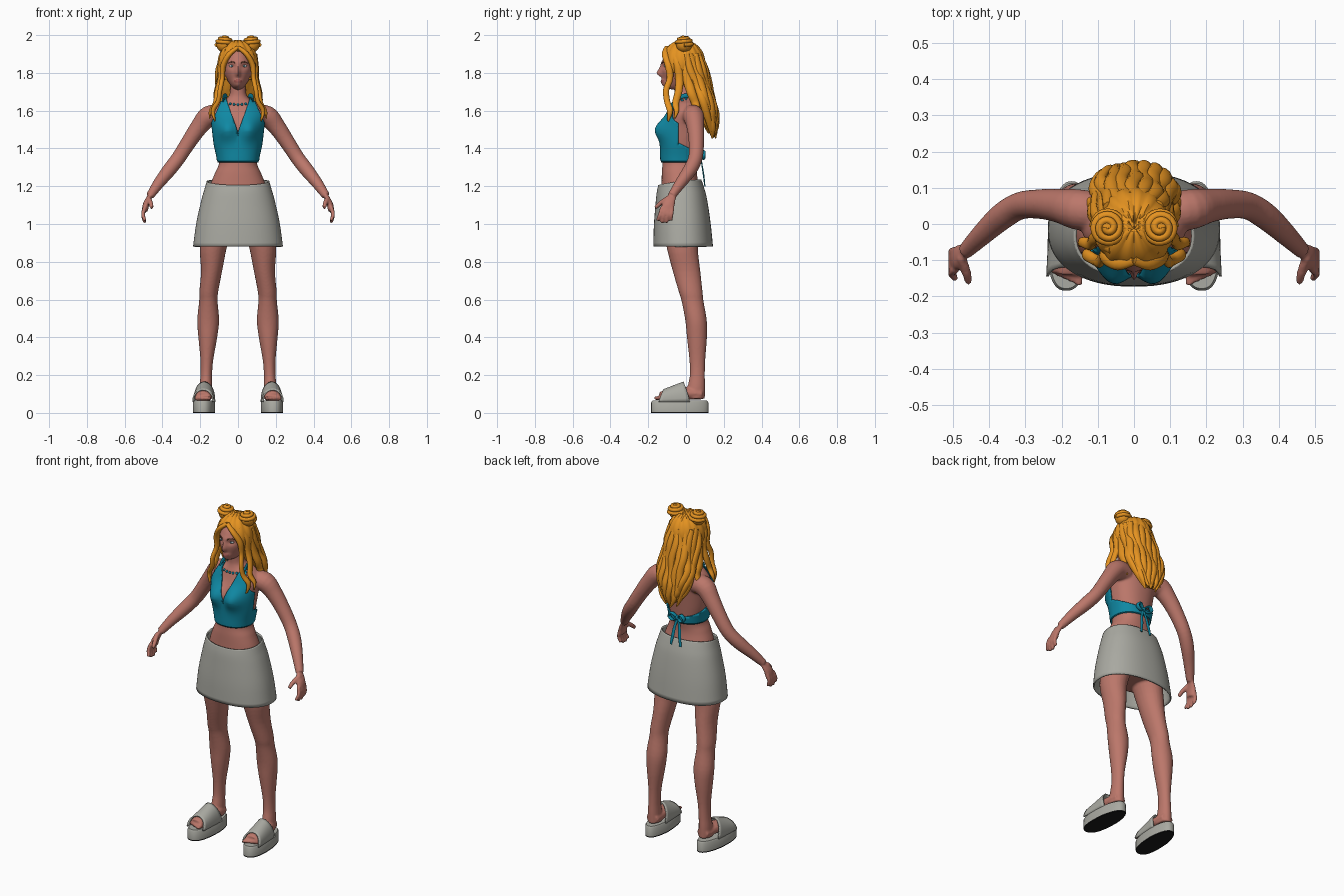
import bpy, bmesh, math, random
from mathutils import Vector, Matrix
from mathutils.bvhtree import BVHTree

random.seed(4)
if "Cube" in bpy.data.objects:
    bpy.data.objects.remove(bpy.data.objects["Cube"])


def material(name, *rgb):
    m = bpy.data.materials.new(name)
    m.use_nodes = True
    m.diffuse_color = (*rgb, 1)
    m.node_tree.nodes["Principled BSDF"].inputs["Base Color"].default_value = (*rgb, 1)
    return m


SKIN = material("warm skin", .50, .185, .145)
HAIR = material("golden hair", .78, .29, .015)
TEAL = material("teal cloth", .005, .25, .37)
GREY = material("pale grey", .40, .40, .36)
BLACK = material("black rubber", .01, .01, .01)
WHITE = material("eye white", .65, .68, .68)
IRIS = material("blue iris", .08, .2, .25)
LIPS = material("lip red", .36, .10, .085)
BROWN = material("brow brown", .16, .06, .03)
made = []


def finish(bm, name, *mats, mirror=False, thick=0):
    bmesh.ops.recalc_face_normals(bm, faces=bm.faces)
    me = bpy.data.meshes.new(name)
    bm.to_mesh(me)
    bm.free()
    ob = bpy.data.objects.new(name, me)
    bpy.context.collection.objects.link(ob)
    for m in mats:
        me.materials.append(m)
    if thick:
        mod = ob.modifiers.new("thickness", 'SOLIDIFY')
        mod.thickness, mod.offset = thick, 0
    if mirror:
        ob.modifiers.new("mirror", 'MIRROR')
    made.append(ob)
    return ob


def smooth(rows, k=4):
    # Catmull-Rom interpolation of parameter rows
    out = []
    for i in range(len(rows) - 1):
        quad = (rows[max(i - 1, 0)], rows[i], rows[i + 1], rows[min(i + 2, len(rows) - 1)])
        for j in range(k):
            t = j / k
            out.append([b + .5 * t * (c - a + t * (2*a - 5*b + 4*c - d + t * (3*b - a - 3*c + d)))
                        for a, b, c, d in zip(*quad)])
    return out + [list(rows[-1])]


def skin(bm, rings, caps=True):
    vs = [[bm.verts.new(p) for p in r] for r in rings]
    for a, b in zip(vs, vs[1:]):
        for i in range(len(a)):
            bm.faces.new((a[i - 1], a[i], b[i], b[i - 1]))
    if caps:
        bm.faces.new(vs[0])
        bm.faces.new(vs[-1])


def ellipse(cx, cy, z, rx, ry, n=40, p=2):
    def s(v):
        return math.copysign(abs(v) ** (2 / p), v)
    angles = [math.tau * i / n for i in range(n)]
    return [Vector((cx + rx * s(math.cos(a)), cy + ry * s(math.sin(a)), z)) for a in angles]


def tube(bm, pts, wide=(0, 1, 0), flat=1, n=12, k=4):
    rows = smooth(pts, k)
    ps = [Vector(r[:3]) for r in rows]
    rings = []
    for i, p in enumerate(ps):
        t = (ps[min(i + 1, len(ps) - 1)] - ps[max(i - 1, 0)]).normalized()
        side = Vector(wide)
        side = (side - t * side.dot(t)).normalized()
        up = t.cross(side) * flat
        rings.append([p + rows[i][3] * (side * math.cos(a) + up * math.sin(a))
                      for a in (math.tau * j / n for j in range(n))])
    skin(bm, rings)


def ball(bm, centre, size, seg=24):
    m = Matrix.Translation(centre) @ Matrix.Diagonal((*size, 1))
    return bmesh.ops.create_uvsphere(bm, u_segments=seg, v_segments=seg * 3 // 4, radius=1, matrix=m)["verts"]


def bump(v, centre, width):
    return math.exp(-((v - centre) / width) ** 2)


# Torso rows: cx, cy, z, rx, ry
TORSO = [(0, -.01, .95, .17, .12), (0, -.02, 1.10, .165, .115), (0, -.03, 1.20, .148, .1),
         (0, -.035, 1.27, .122, .093), (0, -.03, 1.33, .1, .094), (0, -.025, 1.43, .118, .1),
         (0, -.015, 1.52, .13, .1), (0, 0, 1.59, .145, .09), (0, 0, 1.635, .11, .075),
         (0, -.005, 1.66, .065, .06), (0, -.012, 1.69, .044, .048), (0, -.02, 1.76, .04, .045)]


def torso_rings(grow=0):
    rings = [ellipse(x, y, z, rx + grow, ry + grow, 64, 2.2) for x, y, z, rx, ry in smooth(TORSO, 6)]
    for ring in rings:
        for p in ring:
            if p.y < 0:
                p.y -= .042 * bump(abs(p.x), .06, .05) * bump(p.z, 1.5, .055)
    return rings


# Body: torso, arms, hands, legs and feet fused into one skin
bm = bmesh.new()
skin(bm, torso_rings())
body_tree = BVHTree.FromBMesh(bm)
LEG = [(.10, -.02, 1.0, .08, .1), (.13, -.02, .88, .072, .083), (.14, .003, .75, .056, .073),
       (.155, .025, .64, .05, .063), (.157, .035, .59, .049, .058), (.158, .053, .49, .058, .057),
       (.16, .058, .40, .05, .053), (.165, .06, .28, .034, .042), (.168, .06, .2, .031, .04),
       (.17, .055, .14, .034, .046), (.17, .05, .075, .036, .05)]
ARM = [(.09, .03, 1.575, .055), (.155, .04, 1.57, .056), (.205, .05, 1.515, .047), (.26, .055, 1.435, .041),
       (.315, .05, 1.35, .038), (.365, .02, 1.285, .037), (.42, -.03, 1.215, .03), (.465, -.075, 1.15, .022)]
for s in (1, -1):
    def side(pts):
        return [(s * p[0], *p[1:]) for p in pts]
    tube(bm, side(ARM), n=20)
    tube(bm, side([(.462, -.07, 1.155, .021), (.485, -.09, 1.11, .033), (.493, -.1, 1.07, .034)]), flat=.5)
    for i in range(4):
        reach = .012 * (i in (1, 2))
        tube(bm, side([(.493, -.126 + .018 * i, 1.09, .011), (.503, -.137 + .02 * i, 1.05, .011),
                       (.492, -.152 + .024 * i, 1.018 - reach, .009)]))
    tube(bm, side([(.477, -.09, 1.14, .014), (.462, -.135, 1.11, .013), (.456, -.162, 1.085, .01)]), (1, 0, 0))
    skin(bm, [ellipse(s * x, y, z, rx, ry, 24) for x, y, z, rx, ry in smooth(LEG)])
    tube(bm, side([(.168, .085, .1, .038), (.172, 0, .103, .045), (.18, -.08, .092, .046),
                   (.185, -.135, .08, .042)]), (1, 0, 0), .75)
    for i in range(5):
        tip = -.168 + .008 * i
        tube(bm, side([(.152 + .017 * i, -.12, .08, .011), (.152 + .017 * i, tip, .077, .01)]), (1, 0, 0))
body = finish(bm, "body", SKIN)
mod = body.modifiers.new("fuse", 'REMESH')
mod.mode, mod.voxel_size, mod.use_smooth_shade = 'VOXEL', .006, True
mod = body.modifiers.new("soften", 'SMOOTH')
mod.iterations = 4

# Head: a sphere shaped into jaw, chin, nose, sockets and lips
bm = bmesh.new()
for v in ball(bm, (0, 0, 0), (1, 1, 1), 64):
    low = max(0, -v.co.z)
    x, y, z = .074 * v.co.x * (1 - .22 * low ** 1.8), .1 * v.co.y, .115 * v.co.z
    if y > 0:
        y *= 1 - .45 * low
    else:
        y -= .034 * bump(x, 0, .035) * bump(z, -.095, .03) + .008 * bump(x, 0, .02) * bump(z, -.068, .01)
        y -= .022 * bump(x, 0, .011) * bump(z, -.03, .018) + .012 * bump(x, 0, .01) * bump(z, -.008, .025)
        y += .01 * bump(abs(x), .033, .018) * bump(z, .01, .014) - .004 * bump(z, .03, .012)
    v.co = (x, y - .03, z + 1.825)
for f in bm.faces:
    c = f.calc_center_median()
    f.material_index = int(c.y < -.08 and (c.x / .022) ** 2 + ((c.z - 1.757) / .009) ** 2 < 1)
head_tree = BVHTree.FromBMesh(bm)
finish(bm, "head", SKIN, LIPS)


def on_face(x, z):
    return head_tree.ray_cast(Vector((x, -1, z)), Vector((0, 1, 0)))[0]


for name, mat, size, sink in (("eyes", WHITE, (.0145, .007, .0065), .002), ("irises", IRIS, (.0055, .003, .0055), -.004)):
    bm = bmesh.new()
    ball(bm, on_face(.033, 1.836) + Vector((0, sink, 0)), size, 16)
    finish(bm, name, mat, mirror=True)
bm = bmesh.new()
tube(bm, [(*on_face(x, z), r) for x, z, r in ((.016, 1.853, .003), (.034, 1.859, .003), (.052, 1.852, .0015))], (0, 0, 1))
finish(bm, "eyebrows", BROWN, mirror=True)
bm = bmesh.new()
ball(bm, (.073, -.02, 1.82), (.01, .018, .03), 16)
finish(bm, "ears", SKIN, mirror=True)

# Halter top: a shell over the torso trimmed along clean cuts
bm = bmesh.new()
skin(bm, torso_rings(.009), False)
cuts = [((0, -.04, 0), (0, 1, 0)), ((0, -.04, 1.43), (0, .5, 1)), ((0, 0, 1.33), (0, 0, 1))]
for s in (1, -1):
    cuts += [((0, 0, 1.48), (s, 0, -.34)), ((s * .155, 0, 1.5), (s, 0, .45))]
for co, no in cuts:
    bmesh.ops.bisect_plane(bm, geom=bm.verts[:] + bm.edges[:] + bm.faces[:], plane_co=co, plane_no=no)


def covered(c):
    if c.y < -.04:
        return c.z > 1.33 and (c.z - 1.48) * .34 < abs(c.x) < .155 - (c.z - 1.5) * .45
    return 1.33 < c.z < 1.43 - .5 * (c.y + .04)


bmesh.ops.delete(bm, geom=[f for f in bm.faces if not covered(f.calc_center_median())], context='FACES')
finish(bm, "halter_top", TEAL, thick=.007)
bm = bmesh.new()
tube(bm, [(.078, -.058, 1.645, .013), (.076, -.025, 1.675, .012), (.05, .04, 1.68, .01), (0, .06, 1.68, .01)], (0, 0, 1), .4)
finish(bm, "neck_strap", TEAL, mirror=True)
bm = bmesh.new()
tube(bm, [(0, .078, 1.36, .008), (.03, .09, 1.385, .013), (.05, .09, 1.365, .013), (.03, .09, 1.345, .011), (0, .08, 1.357, .007)], flat=.5)
tube(bm, [(0, .078, 1.36, .008), (.015, .085, 1.31, .008), (.022, .093, 1.26, .01), (.032, .1, 1.2, .007)], (1, 0, 0), .4)
ball(bm, (0, .083, 1.36), (.012, .012, .013), 12)
finish(bm, "back_bow", TEAL, mirror=True)

# Necklace beads resting on the chest
bm = bmesh.new()
for i in range(13):
    a = math.pi * (i / 12 - .5)
    d = Vector((math.sin(a), -math.cos(a), 0))
    z = 1.662 - .03 * math.cos(a)
    p = body_tree.ray_cast(d + Vector((0, 0, z)), -d)[0]
    ball(bm, p + d * .002, (.007, .007, .007), 8)
finish(bm, "necklace", TEAL)

# Skirt: open flared shell with a raised back waist
bm = bmesh.new()
SKIRT = [(0, -.015, .88, .234, .154), (0, -.02, 1.0, .217, .146), (0, -.025, 1.12, .19, .132),
         (0, -.03, 1.18, .173, .121), (0, -.033, 1.22, .162, .11)]
skin(bm, [ellipse(*row, 64, 2.25) for row in smooth(SKIRT)], False)
for v in bm.verts:
    v.co.z += (v.co.z - .88) / .34 * (.13 * (v.co.y + .03) + .2 * v.co.x ** 2)
finish(bm, "skirt", GREY, thick=.008)


# Platform sandals with a black underside and a broad strap
def sole(z, grow=0):
    return [Vector((p.x * (1 - 1.5 * max(0, p.y)) + .178 - .05 * p.y, p.y, z))
            for p in ellipse(0, -.033, z, .058 + grow, .151 + grow, 48, 2.5)]


bm = bmesh.new()
skin(bm, [sole(.006), sole(.056), sole(.065, -.006)])
finish(bm, "sandal_platform", GREY, mirror=True)
bm = bmesh.new()
skin(bm, [sole(0), sole(.006)])
finish(bm, "sandal_underside", BLACK, mirror=True)
bm = bmesh.new()
grid = []
for j in range(9):
    v = j / 8
    row = []
    for i in range(25):
        a = math.pi * i / 24
        y = (-.145 + .165 * v) * (1 - math.sin(a)) + (-.118 + .106 * v) * math.sin(a)
        row.append(bm.verts.new((.178 - .05 * y + .053 * math.cos(a), y, .058 + (.064 + .04 * v) * math.sin(a) ** .8)))
    grid.append(row)
for a, b in zip(grid, grid[1:]):
    for i in range(24):
        bm.faces.new((a[i], a[i + 1], b[i + 1], b[i]))
finish(bm, "sandal_strap", GREY, mirror=True, thick=.008)

# Hair cap with a face opening
bm = bmesh.new()
ball(bm, (0, -.015, 1.853), (.1, .11, .115), 56)
for v in bm.verts:
    v.co += v.normal * .003 * math.sin(14 * math.atan2(v.co.y, v.co.x) + 20 * v.co.z)
gone = [f for f in bm.faces for c in [f.calc_center_median()]
        if c.z < 1.77 or (c.y < -.055 and (c.x / .08) ** 2 + ((c.z - 1.79) / .13) ** 2 < 1)]
bmesh.ops.delete(bm, geom=gone, context='FACES')
finish(bm, "hair_cap", HAIR, thick=.01)

# Long wavy back hair with locks flowing over it
MASS = [(0, -.005, 1.9, .085, .085), (0, .02, 1.82, .1, .085), (0, .05, 1.74, .103, .075), (0, .08, 1.67, .11, .062),
        (0, .11, 1.6, .1, .05), (0, .125, 1.53, .072, .035), (0, .135, 1.48, .03, .018)]
bm = bmesh.new()
rings = [ellipse(*row, 56) for row in smooth(MASS)]
for ring in rings:
    mid = sum(ring, Vector()) / len(ring)
    for i, p in enumerate(ring):
        a = math.tau * i / 56
        ripple = 1 + .06 * math.sin(8 * a + 30 * p.z) + .03 * math.sin(13 * a - 45 * p.z)
        ring[i] = Vector((mid.x + (p.x - mid.x) * ripple, mid.y + (p.y - mid.y) * ripple, p.z))
skin(bm, rings)
for i in range(11):
    a = math.radians(5 + 17 * i)
    phase, drop = random.uniform(0, 6), random.uniform(-.03, .02)
    tube(bm, [(rx * math.cos(a) + .008 * math.sin(phase + 2 * j), cy + ry * math.sin(a) + .005 * math.cos(phase + 2 * j),
               z + drop * j / 6, (.014, .02, .021, .021, .019, .015, .005)[j])
              for j, (_, cy, z, rx, ry) in enumerate(MASS)], (math.sin(a), -math.cos(a), 0), .7)
finish(bm, "back_hair", HAIR)

# Locks framing the face and falling on the shoulders
bm = bmesh.new()
tube(bm, [(0, -.1, 1.935, .014), (.045, -.11, 1.9, .018), (.078, -.092, 1.84, .02), (.083, -.085, 1.77, .017),
          (.095, -.105, 1.71, .016), (.105, -.1, 1.65, .016), (.132, -.085, 1.6, .016), (.122, -.095, 1.545, .005)], flat=.75)
tube(bm, [(.06, -.07, 1.92, .015), (.09, -.045, 1.85, .022), (.092, -.035, 1.77, .022), (.11, -.04, 1.7, .02),
          (.12, -.055, 1.64, .018), (.145, -.05, 1.6, .013), (.15, -.06, 1.56, .004)], flat=.7)
tube(bm, [(.085, -.01, 1.86, .02), (.095, .01, 1.76, .026), (.113, .03, 1.69, .024), (.11, .05, 1.64, .022),
          (.13, .06, 1.59, .016), (.115, .08, 1.54, .005)], flat=.7)
finish(bm, "face_locks", HAIR, mirror=True)

# Twin buns with coiled strands
bm = bmesh.new()
ball(bm, (.072, -.01, 1.95), (.042, .042, .042))
coil = []
for i in range(22):
    a, t = i * .9, i / 21
    r = .043 * math.cos(t * 1.45)
    coil.append((.072 + r * math.cos(a), -.01 + r * math.sin(a), 1.948 + .04 * math.sin(t * 1.45), .0105))
tube(bm, coil, (0, 0, 1), n=8, k=3)
finish(bm, "hair_buns", HAIR, mirror=True)

bpy.ops.object.select_all(action='DESELECT')
for ob in made:
    ob.select_set(True)
bpy.context.view_layer.objects.active = made[0]
bpy.ops.object.shade_smooth_by_angle(angle=math.radians(50))
